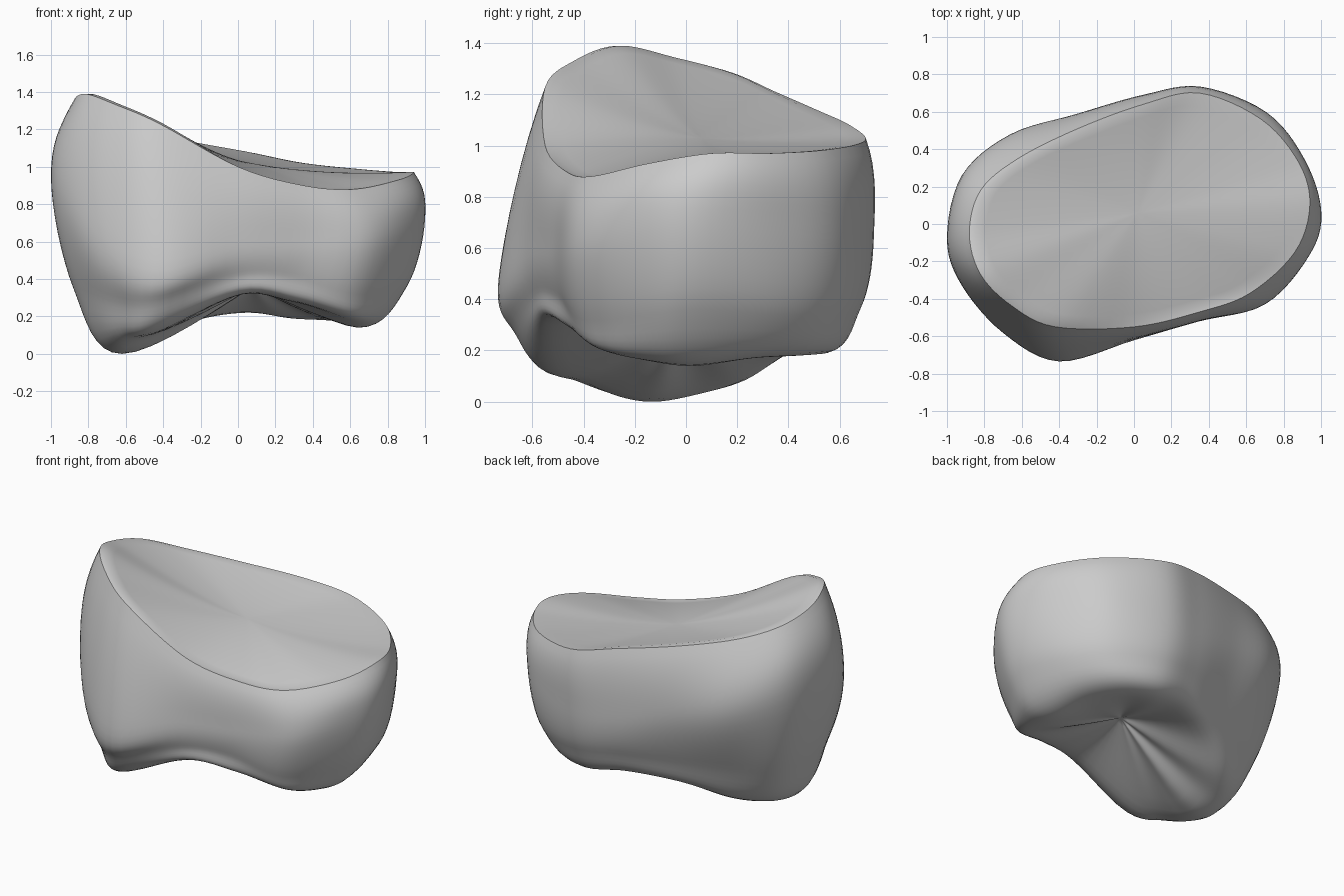
import bpy
import bmesh
import math
from mathutils import Vector

AROUND = 6      # subdivisions between neighbouring outline points
ALONG = 8       # subdivisions between neighbouring outlines

# Outlines run counter-clockwise from +x, one (x, y, z) per station
RIM = [(.94, .1, .97), (.88, .33, .97), (.68, .56, .985), (.35, .7, 1.02),
       (.05, .64, 1.08), (-.3, .51, 1.14), (-.62, .35, 1.21), (-.82, .18, 1.285),
       (-.88, -.05, 1.345), (-.82, -.27, 1.39), (-.65, -.44, 1.33), (-.42, -.55, 1.23),
       (0, -.55, 1), (.35, -.47, .9), (.62, -.37, .88), (.86, -.15, .93)]
BELLY = [(1, .05, .72), (.9, .35, .7), (.7, .6, .68), (.35, .73, .65),
         (.05, .69, .65), (-.3, .59, .72), (-.66, .48, .8), (-.92, .26, .9),
         (-1, -.08, .95), (-.92, -.33, .85), (-.7, -.58, .6), (-.4, -.73, .5),
         (0, -.62, .6), (.35, -.52, .6), (.7, -.43, .62), (.93, -.18, .7)]
SHOULDER = [(.9, .06, .36), (.8, .36, .34), (.62, .57, .34), (.33, .68, .36),
            (.05, .63, .38), (-.25, .5, .36), (-.56, .36, .34), (-.8, .18, .32),
            (-.88, -.08, .35), (-.82, -.3, .34), (-.66, -.52, .28), (-.42, -.67, .27),
            (0, -.59, .42), (.3, -.5, .41), (.62, -.4, .32), (.85, -.15, .34)]
RIDGE = [(.64, .04, .14), (.58, .26, .17), (.46, .44, .18), (.28, .52, .19),
         (.05, .48, .22), (-.22, .36, .18), (-.45, .21, .08), (-.58, .05, .03),
         (-.62, -.12, 0), (-.6, -.26, .02), (-.54, -.4, .08), (-.4, -.5, .13),
         (.02, -.51, .32), (.31, -.42, .28), (.55, -.3, .2), (.64, -.12, .155)]
PIT = Vector((.08, -.03, .36))
CAP_CENTRE = Vector((.02, .06, 1.03))


def catmull(a, b, c, d, t):
    """Point on a smooth curve between b and c."""
    return .5 * (2 * b + (c - a) * t + (2 * a - 5 * b + 4 * c - d) * t ** 2
                 + (3 * b - a - 3 * c + d) * t ** 3)


def smooth_loop(points):
    """Closed smooth outline through the stations."""
    p = [Vector(q) for q in points]
    n = len(p)
    return [catmull(p[i - 1], p[i], p[(i + 1) % n], p[(i + 2) % n], k / AROUND)
            for i in range(n) for k in range(AROUND)]


def smooth_path(p, inward):
    """Open path leaving the rim outwards, leaving out its last point."""
    p = [2 * p[0] - p[1] + inward * .25] + p + [p[-1]]
    return [catmull(*p[i:i + 4], k / ALONG)
            for i in range(len(p) - 3) for k in range(ALONG)]


def wrinkle(point, station, step):
    """Shallow folds on the chewing surface, fading at ridge and pit."""
    start = 3 * ALONG
    if step > start:
        fade = math.sin(math.pi * (step - start) / ALONG)
        point.z += .008 * fade * math.cos(7 * math.tau * station)
    return point


def crown_rings():
    """Rings from the cap centre, over the lip, down the wall to the pit."""
    loops = [smooth_loop(o) for o in (RIM, BELLY, SHOULDER, RIDGE)]
    count = len(loops[0])
    columns = []
    for i in range(count):
        rim = loops[0][i]
        inward = CAP_CENTRE - rim
        inward.z = 0
        inward.normalize()
        lip = rim + inward * .035
        # Shallow saddle-shaped cap inside the lip
        column = []
        for k in range(1, 2 * ALONG + 1):
            s = k / (2 * ALONG)
            q = CAP_CENTRE.lerp(lip, s)
            tilt = -.23 * (lip.x - CAP_CENTRE.x)
            rise = lip.z - CAP_CENTRE.z - tilt
            q.z = CAP_CENTRE.z + tilt * s + rise * s ** 1.7
            column.append(q)
        wall = smooth_path([loop[i] for loop in loops] + [PIT], inward)
        column += [wrinkle(q, i / count, k) for k, q in enumerate(wall)]
        columns.append(column)
    return list(zip(*columns))


def build_crown():
    bm = bmesh.new()
    rings = [[bm.verts.new(q) for q in ring] for ring in crown_rings()]
    n = len(rings[0])
    top, bottom = bm.verts.new(CAP_CENTRE), bm.verts.new(PIT)
    for i in range(n):
        j = (i + 1) % n
        for a, b in zip(rings, rings[1:]):
            bm.faces.new((a[i], b[i], b[j], a[j]))
        bm.faces.new((top, rings[0][i], rings[0][j]))
        bm.faces.new((bottom, rings[-1][j], rings[-1][i]))
    bmesh.ops.recalc_face_normals(bm, faces=bm.faces)
    # Stand the crown on the ground
    low = min(v.co.z for v in bm.verts)
    bmesh.ops.translate(bm, verts=bm.verts, vec=(0, 0, -low))
    mesh = bpy.data.meshes.new("tooth_crown")
    bm.to_mesh(mesh)
    bm.free()
    obj = bpy.data.objects.new("tooth_crown", mesh)
    bpy.context.collection.objects.link(obj)
    return obj


def flat_material(name, colour):
    mat = bpy.data.materials.new(name)
    mat.use_nodes = True
    mat.diffuse_color = colour
    mat.node_tree.nodes["Principled BSDF"].inputs["Base Color"].default_value = colour
    return mat


cube = bpy.data.objects.get("Cube")
if cube:
    bpy.data.objects.remove(cube, do_unlink=True)

crown = build_crown()
crown.data.materials.append(flat_material("plain grey", (.6, .6, .6, 1)))
bpy.ops.object.select_all(action='DESELECT')
crown.select_set(True)
bpy.context.view_layer.objects.active = crown
bpy.ops.object.shade_smooth_by_angle(angle=math.radians(40))
